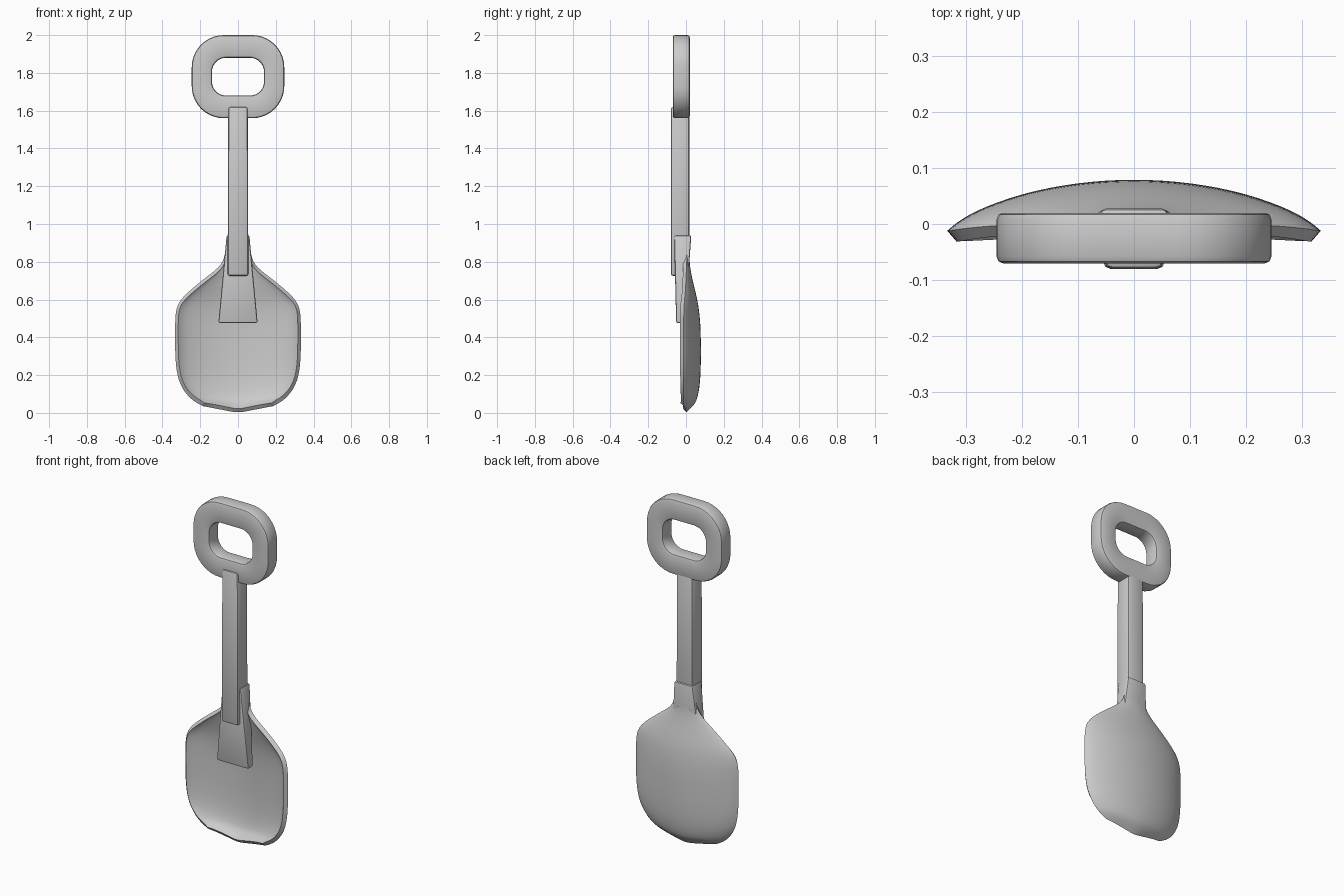
import bpy, math

if "Cube" in bpy.data.objects:
    bpy.data.objects.remove(bpy.data.objects["Cube"])


def finish(name, verts, faces, mods, angle=35):
    """Make a mesh object, apply its modifiers, and smooth it by angle."""
    me = bpy.data.meshes.new(name)
    me.from_pydata(verts, [], faces)
    ob = bpy.data.objects.new(name, me)
    bpy.context.collection.objects.link(ob)
    for kind, settings in mods:
        m = ob.modifiers.new(kind.title(), kind)
        for key, value in settings.items():
            setattr(m, key, value)
    bpy.ops.object.select_all(action='DESELECT')
    bpy.context.view_layer.objects.active = ob
    ob.select_set(True)
    bpy.ops.object.convert(target='MESH')
    bpy.ops.object.shade_smooth_by_angle(angle=math.radians(angle))
    return ob


def bevel(width, segments=2):
    return ('BEVEL', dict(width=width, segments=segments,
                          limit_method='ANGLE', angle_limit=math.radians(40)))


def tapered_box(name, bottom, top, width):
    """Each end is (z, half width, front y, back y)."""
    verts = []
    for z, w, y0, y1 in (bottom, top):
        verts += [(-w, y0, z), (w, y0, z), (w, y1, z), (-w, y1, z)]
    faces = [(3, 2, 1, 0), (4, 5, 6, 7)]
    faces += [(i, (i + 1) % 4, (i + 1) % 4 + 4, i + 4) for i in range(4)]
    return finish(name, verts, faces, [bevel(width)])


def rounded_rect(hw, hh, r, zc, y, seg=10):
    pts = []
    for k, (sx, sz) in enumerate(((1, 1), (-1, 1), (-1, -1), (1, -1))):
        for i in range(seg + 1):
            a = math.pi / 2 * (k + i / seg)
            pts.append((sx * (hw - r) + r * math.cos(a), y,
                        zc + sz * (hh - r) + r * math.sin(a)))
    return pts


# Grip: rounded ring with four edge loops
outer, inner = (0.245, 0.22, 0.17, 1.78), (0.138, 0.1, 0.075, 1.78)
loops = [rounded_rect(*outer, -0.07), rounded_rect(*inner, -0.07),
         rounded_rect(*inner, 0.02), rounded_rect(*outer, 0.02)]
n = len(loops[0])
finish("grip", sum(loops, []),
       [(a * n + i, a * n + (i + 1) % n, (a + 1) % 4 * n + (i + 1) % n,
         (a + 1) % 4 * n + i)
        for a in range(4) for i in range(n)], [bevel(0.012)])

# Shaft and flared socket
tapered_box("shaft", (0.725, 0.055, -0.08, 0.018), (1.62, 0.052, -0.08, 0.018), 0.013)
tapered_box("socket", (0.475, 0.104, -0.052, -0.005), (0.94, 0.06, -0.063, 0.028), 0.01)

# Blade: dished rows of (z, half width, rim y, centre back y, centre dip)
rows = [
    (0.93, 0.060, 0.008, 0.018, 0), (0.86, 0.064, 0.006, 0.018, 0),
    (0.80, 0.078, 0.004, 0.019, 0), (0.76, 0.112, 0.002, 0.024, 0),
    (0.71, 0.180, 0.000, 0.034, 0), (0.65, 0.253, -0.003, 0.049, 0),
    (0.60, 0.305, -0.008, 0.061, 0), (0.55, 0.329, -0.012, 0.070, 0),
    (0.48, 0.333, -0.012, 0.078, 0), (0.38, 0.333, -0.012, 0.081, 0),
    (0.28, 0.332, -0.012, 0.081, 0), (0.20, 0.322, -0.012, 0.079, 0),
    (0.14, 0.302, -0.012, 0.073, 0.01), (0.09, 0.266, -0.012, 0.062, 0.015),
    (0.06, 0.232, -0.012, 0.045, 0.022), (0.036, 0.186, -0.012, 0.002, 0.036),
]
cols = [-1, -0.95, -0.85, -0.6, -0.3, 0, 0.3, 0.6, 0.85, 0.95, 1]
verts = []
for z, w, rim, back, dip in rows:
    for u in cols:
        curve = 0.75 * (1 - u * u) + 0.25 * (1 - abs(u) ** 8)
        verts.append((u * w, rim + (back - rim) * curve, z - dip * (1 - abs(u))))
c = len(cols)
faces = [(r * c + i, r * c + i + 1, (r + 1) * c + i + 1, (r + 1) * c + i)
         for r in range(len(rows) - 1) for i in range(c - 1)]
faces = [f[::-1] for f in faces]
# Wind the faces so the normals point to the back (+y)
p, q, s = (verts[k] for k in faces[len(faces) // 2][:3])
ny = (q[2] - p[2]) * (s[0] - p[0]) - (q[0] - p[0]) * (s[2] - p[2])
if ny < 0:
    faces = [f[::-1] for f in faces]
finish("blade", verts, faces, [
    ('SUBSURF', dict(levels=2, boundary_smooth='PRESERVE_CORNERS')),
    ('SOLIDIFY', dict(thickness=0.025, offset=-1))], 40)
